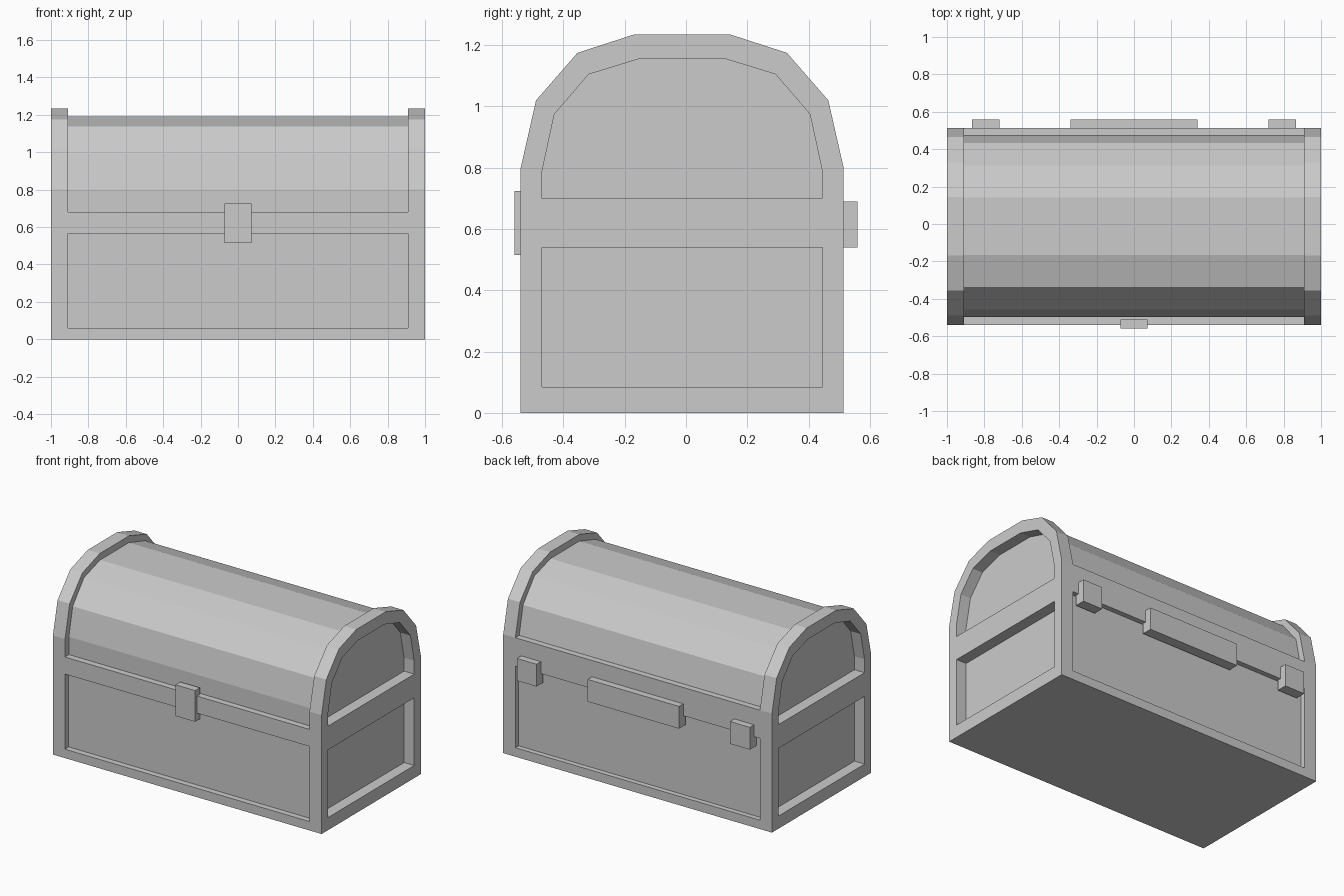
import bpy
import bmesh

default_cube = bpy.data.objects.get("Cube")
if default_cube:
    bpy.data.objects.remove(default_cube, do_unlink=True)

# One plain grey for everything
GREY = (0.6, 0.6, 0.6, 1.0)
grey = bpy.data.materials.new("plain_grey")
grey.use_nodes = True
grey.diffuse_color = GREY
grey.node_tree.nodes["Principled BSDF"].inputs["Base Color"].default_value = GREY


def prism(name, profile, x0, x1):
    """Extrude a (y, z) outline along x."""
    bm = bmesh.new()
    face = bm.faces.new([bm.verts.new((x0, y, z)) for y, z in profile])
    extruded = bmesh.ops.extrude_face_region(bm, geom=[face])
    moved = [v for v in extruded["geom"] if isinstance(v, bmesh.types.BMVert)]
    bmesh.ops.translate(bm, verts=moved, vec=(x1 - x0, 0, 0))
    bmesh.ops.recalc_face_normals(bm, faces=bm.faces)
    mesh = bpy.data.meshes.new(name)
    bm.to_mesh(mesh)
    bm.free()
    mesh.materials.append(grey)
    obj = bpy.data.objects.new(name, mesh)
    bpy.context.collection.objects.link(obj)
    return obj


def rect(y0, y1, z0, z1):
    return [(y0, z0), (y1, z0), (y1, z1), (y0, z1)]


def arch(half):
    """Mirror half an arch, listed bottom to top, about the chest's middle."""
    mid = -0.0125
    return ([(mid - y, z) for y, z in half] +
            [(mid + y, z) for y, z in reversed(half)])


# Chest block with a faceted barrel top
chest = prism("chest", arch([(0.527, 0), (0.527, 0.80), (0.477, 1.02),
                             (0.342, 1.175), (0.157, 1.235)]), -1, 1)

# Lid band, sunk between the two end arches
lid = arch([(0.485, 0.80), (0.445, 0.99), (0.325, 1.137), (0.153, 1.19)])
band = [(-0.7, 0.68), (-0.497, 0.68)] + lid + [(0.7, 0.80), (0.7, 1.4), (-0.7, 1.4)]
cutters = [prism("lid_cutter", band, -0.91, 0.91)]

# Sunk front and back panels
cutters.append(prism("front_cutter", rect(-0.7, -0.50, 0.06, 0.565), -0.91, 0.91))
cutters.append(prism("back_cutter", rect(0.48, 0.7, 0.06, 0.61), -0.91, 0.91))

# Sunk panels on both ends
end_arch = arch([(0.457, 0.70), (0.457, 0.79), (0.417, 0.975),
                 (0.305, 1.105), (0.142, 1.155)])
for side in (-1, 1):
    for outline in (end_arch, rect(-0.47, 0.445, 0.085, 0.54)):
        cutters.append(prism("end_cutter", outline, side * 0.925, side * 1.2))

for cutter in cutters:
    cutter.hide_render = True
    cut = chest.modifiers.new("panel", "BOOLEAN")
    cut.operation = "DIFFERENCE"
    cut.solver = "EXACT"
    cut.object = cutter

# Bake the cuts and drop the cutters
depsgraph = bpy.context.evaluated_depsgraph_get()
baked = bpy.data.meshes.new_from_object(chest.evaluated_get(depsgraph))
chest.modifiers.clear()
chest.data = baked
for cutter in cutters:
    bpy.data.objects.remove(cutter, do_unlink=True)

# Latch plate on the front
prism("latch", rect(-0.56, -0.51, 0.515, 0.725), -0.073, 0.073)

# Hinges on the back
for name, x0, x1 in (("right_hinge", -0.867, -0.72), ("middle_hinge", -0.34, 0.34),
                     ("left_hinge", 0.72, 0.867)):
    prism(name, rect(0.49, 0.56, 0.54, 0.69), x0, x1)
